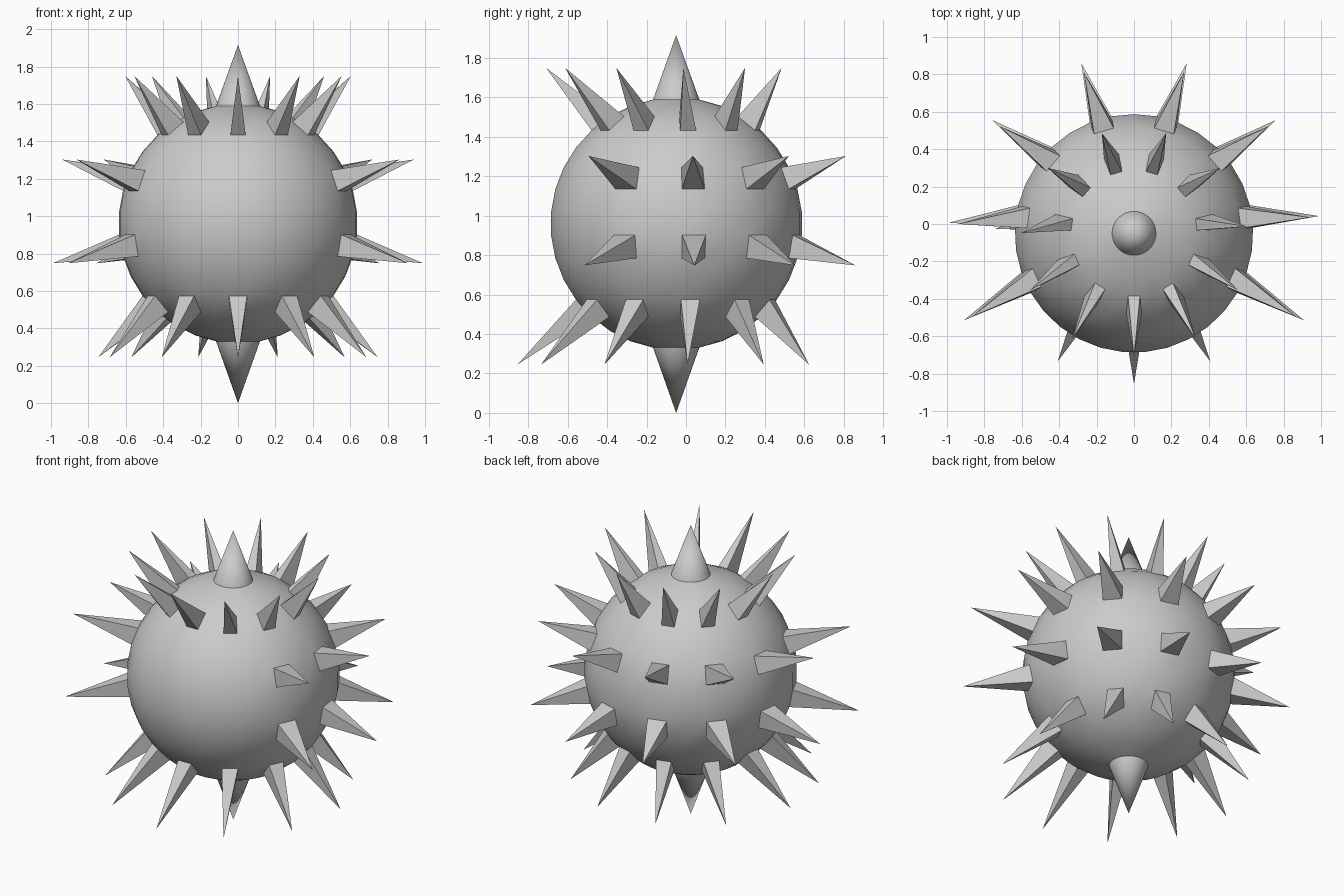
import bpy, bmesh
from math import sin, cos, pi, radians

if "Cube" in bpy.data.objects:
    bpy.data.objects.remove(bpy.data.objects["Cube"])

SEG, ROWS, R = 33, 17, 0.64
CENTRE_Y, CENTRE_Z = -0.05, 0.96
TIP_Y = -0.10                      # spike tips lean slightly to the front
# row of the ball -> (tip radius, tip height, has front spikes)
SPIKES = {3: (0.61, 1.75, True), 6: (0.95, 1.303, False),
          9: (1.0, 0.748, False), 12: (0.755, 0.245, True)}

bm = bmesh.new()


def ring(row):
    t = pi * row / ROWS
    verts = []
    for s in range(SEG):
        a = radians(-90) + 2 * pi * (s - 0.5) / SEG
        verts.append(bm.verts.new((R * sin(t) * cos(a),
                                   CENTRE_Y + R * sin(t) * sin(a),
                                   CENTRE_Z + R * cos(t))))
    return verts


def fan(loop, tip):
    for i, v in enumerate(loop):
        bm.faces.new((v, loop[(i + 1) % len(loop)], tip))


rings = {row: ring(row) for row in range(1, ROWS)}

# round cones at both poles
fan(rings[1], bm.verts.new((0, CENTRE_Y, 1.915)))
fan(rings[ROWS - 1][::-1], bm.verts.new((0, CENTRE_Y, 0)))

# ball faces, every third one drawn out into a four-sided spike
for row in range(1, ROWS - 1):
    up, low = rings[row], rings[row + 1]
    for s in range(SEG):
        n = (s + 1) % SEG
        quad = (low[s], low[n], up[n], up[s])
        spike = SPIKES.get(row)
        bare_front = spike and not spike[2] and s in (0, 3, SEG - 3)
        if not spike or s % 3 or bare_front:
            bm.faces.new(quad)
            continue
        a = radians(-90) + 2 * pi * s / SEG
        sag = -0.035 if s == 24 else 0   # left column sits a little forward
        tip = bm.verts.new((spike[0] * cos(a), TIP_Y + spike[0] * sin(a) + sag, spike[1]))
        fan(quad, tip)

bmesh.ops.recalc_face_normals(bm, faces=bm.faces[:])
mesh = bpy.data.meshes.new("spiked_ball")
bm.to_mesh(mesh)
bm.free()
ball = bpy.data.objects.new("spiked_ball", mesh)
bpy.context.collection.objects.link(ball)

# smooth ball and cones, crisp spikes
bpy.context.view_layer.objects.active = ball
ball.select_set(True)
bpy.ops.object.shade_smooth_by_angle(angle=radians(30))
